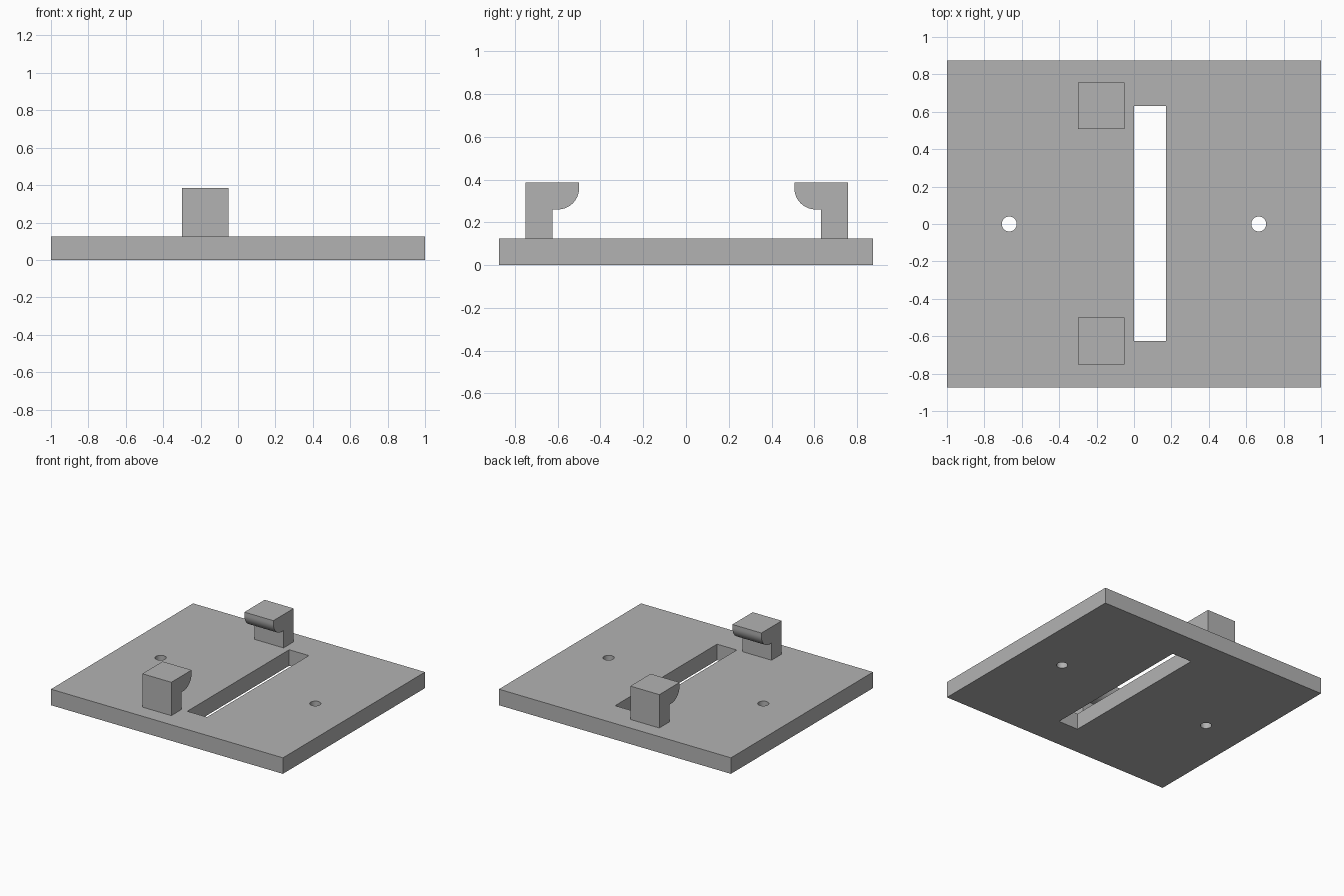
import bpy, bmesh
from math import cos, sin, pi, radians

cube = bpy.data.objects.get("Cube")
if cube:
    bpy.data.objects.remove(cube, do_unlink=True)

grey = bpy.data.materials.new("plain_grey")
grey.use_nodes = True
colour = (0.45, 0.45, 0.45, 1)
grey.diffuse_color = colour
grey.node_tree.nodes["Principled BSDF"].inputs["Base Color"].default_value = colour


def prism(name, loop, direction):
    """Extrude a closed loop of points along a direction."""
    bm = bmesh.new()
    face = bm.faces.new([bm.verts.new(p) for p in loop])
    ext = bmesh.ops.extrude_face_region(bm, geom=[face], use_keep_orig=True)
    moved = [v for v in ext["geom"] if isinstance(v, bmesh.types.BMVert)]
    bmesh.ops.translate(bm, verts=moved, vec=direction)
    bmesh.ops.recalc_face_normals(bm, faces=bm.faces)
    mesh = bpy.data.meshes.new(name)
    bm.to_mesh(mesh)
    bm.free()
    mesh.materials.append(grey)
    obj = bpy.data.objects.new(name, mesh)
    bpy.context.collection.objects.link(obj)
    return obj


def rectangle(x0, x1, y0, y1, z):
    return [(x0, y0, z), (x1, y0, z), (x1, y1, z), (x0, y1, z)]


def select_only(obj):
    bpy.ops.object.select_all(action='DESELECT')
    obj.select_set(True)
    bpy.context.view_layer.objects.active = obj


# Base plate with a long slot and two screw holes
thick = 0.125
plate = prism("base_plate", rectangle(-1, 1, -0.875, 0.875, 0), (0, 0, thick))
cutters = [prism("slot_cutter", rectangle(0, 0.17, -0.625, 0.63, -0.1), (0, 0, 0.4))]
for side, x in (("left", 0.667), ("right", -0.667)):
    ring = [(x + 0.04 * cos(2 * pi * i / 32), 0.04 * sin(2 * pi * i / 32), -0.1)
            for i in range(32)]
    cutters.append(prism(side + "_hole_cutter", ring, (0, 0, 0.4)))
select_only(plate)
for cutter in cutters:
    cutter.hide_render = True
    mod = plate.modifiers.new("cut", 'BOOLEAN')
    mod.operation = 'DIFFERENCE'
    mod.solver = 'EXACT'
    mod.object = cutter
    bpy.ops.object.modifier_apply(modifier=mod.name)
    bpy.data.objects.remove(cutter, do_unlink=True)

# Hook profile: distance inward from the outer face, height
top, under, radius = 0.385, 0.26, 0.1
profile = [(0, thick), (0.125, thick), (0.125, under)]
for i in range(17):
    a = -pi / 2 + i * pi / 32
    profile.append((0.15 + radius * cos(a), under + radius + radius * sin(a)))
profile += [(0.25, top), (0, top)]

# Two facing clips
clips = []
for name, outer, inward in (("front_clip", -0.75, 1), ("back_clip", 0.757, -1)):
    loop = [(-0.3, outer + inward * d, z) for d, z in profile]
    clips.append(prism(name, loop, (0.25, 0, 0)))

for obj in [plate] + clips:
    select_only(obj)
    bpy.ops.object.shade_smooth_by_angle(angle=radians(30))
